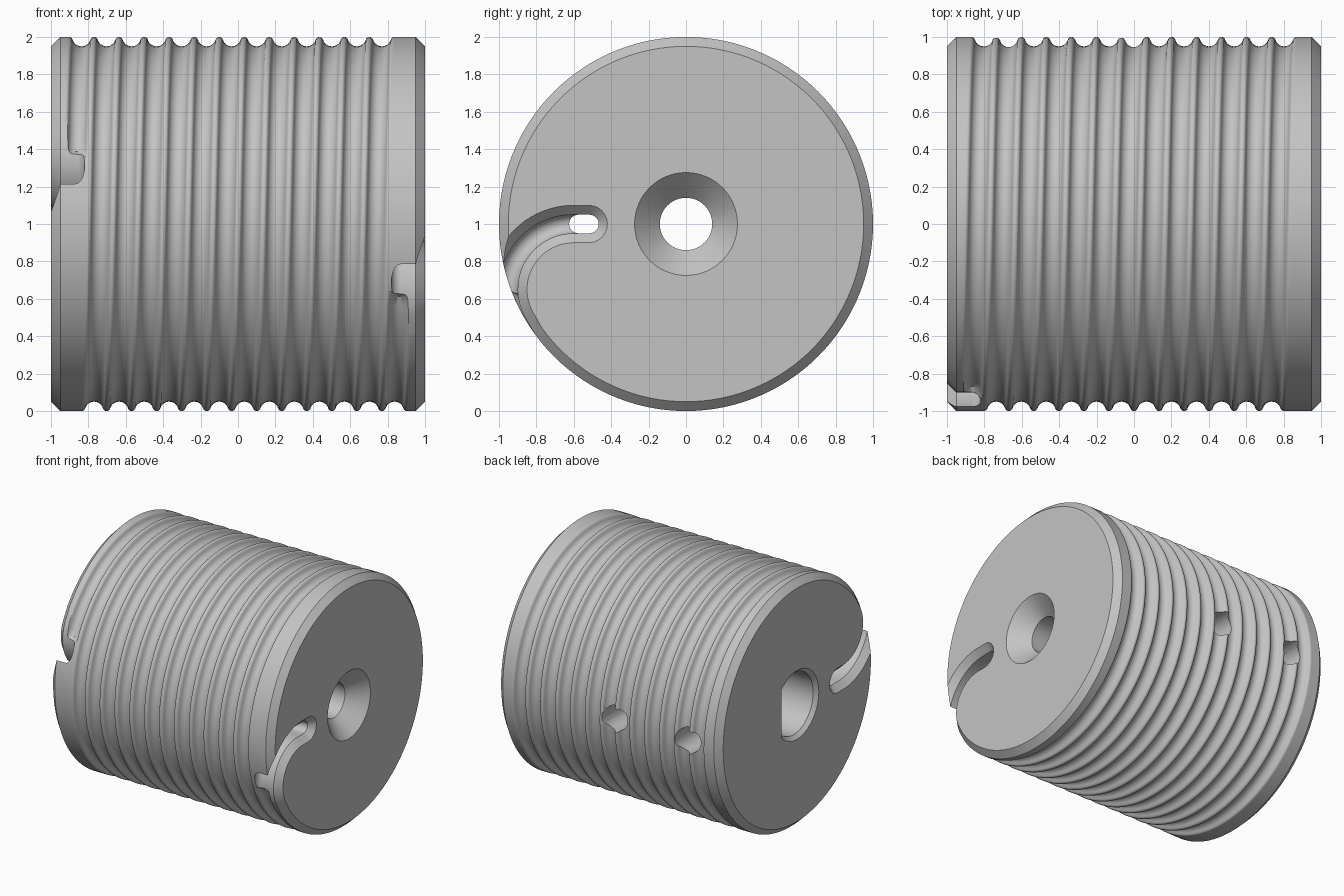
import bpy, bmesh
from math import pi, sin, cos, sqrt, radians
from mathutils import Vector, Matrix

cube = bpy.data.objects.get("Cube")
if cube:
    bpy.data.objects.remove(cube)

grey = bpy.data.materials.new("machined grey")
grey.use_nodes = True
grey.diffuse_color = (0.55, 0.55, 0.55, 1)
grey.node_tree.nodes["Principled BSDF"].inputs["Base Color"].default_value = (0.55, 0.55, 0.55, 1)


def loft(name, rings):
    """Closed solid through rings of equal point count."""
    bm = bmesh.new()
    rows = [[bm.verts.new(p) for p in ring] for ring in rings]
    n = len(rows[0])
    for a, b in zip(rows, rows[1:]):
        for i in range(n):
            j = (i + 1) % n
            bm.faces.new((a[i], a[j], b[j], b[i]))
    bm.faces.new(rows[0])
    bm.faces.new(rows[-1])
    bmesh.ops.recalc_face_normals(bm, faces=bm.faces)
    mesh = bpy.data.meshes.new(name)
    bm.to_mesh(mesh)
    bm.free()
    mesh.materials.append(grey)
    obj = bpy.data.objects.new(name, mesh)
    bpy.context.collection.objects.link(obj)
    return obj


# Drum body: helical rope groove between two plain, chamfered lands
TURNS, START, SEGS, HALF_ROWS = 13, -0.87, 120, 200
PITCH = -2 * START / TURNS
GROOVE = 0.05
CREST = ((PITCH / 2) ** 2 - GROOVE ** 2) / (2 * GROOVE)


def groove_depth(x, phi):
    turn = round((x - START) / PITCH - phi)
    t = turn + phi
    u = abs(x - START - PITCH * t)
    if not 0.06 < t < TURNS - 0.06 or u >= PITCH / 2:
        return 0
    if u < GROOVE * PITCH / 2 / (GROOVE + CREST):
        return sqrt(GROOVE ** 2 - u * u)
    return CREST - sqrt(max(0, CREST ** 2 - (PITCH / 2 - u) ** 2))


def drum_ring(x):
    ring = []
    for i in range(SEGS):
        phi = i / SEGS
        r = min(1.95 - abs(x), 1 - groove_depth(x, phi))
        ring.append((x, -r * cos(2 * pi * phi), 1 + r * sin(2 * pi * phi)))
    return ring


drum = loft("grooved_drum", [drum_ring(k / HALF_ROWS) for k in range(-HALF_ROWS, HALF_ROWS + 1)])


# Rounded outline of half-width w around a path in the y-z plane
def outline(path, w, x, round_end):
    pts = [Vector(p) for p in path]
    left, right = [], []
    for i, p in enumerate(pts):
        d = (pts[min(i + 1, len(pts) - 1)] - pts[max(i - 1, 0)]).normalized()
        side = Vector((-d.y, d.x)) * w
        left.append(p + side)
        right.append(p - side)

    def cap(p, d):
        a = Vector((d.y, -d.x))
        return [p + w * (a * cos(pi * k / 12) + d * sin(pi * k / 12)) for k in range(1, 12)]

    ring = right
    if round_end:
        ring = ring + cap(pts[-1], (pts[-1] - pts[-2]).normalized())
    ring = ring + left[::-1] + cap(pts[0], (pts[0] - pts[1]).normalized())
    return [(x, q.x, q.y) for q in ring]


# Rope channel in the end face, curving out to meet the groove
arc = [radians(90 + 5 * k) for k in range(25)]
path = [(-0.52, 1)] + [(-0.6 + 0.35 * cos(a), 0.65 + 0.35 * sin(a)) for a in arc]
path.append((path[-1][0] - 0.4 * sin(arc[-1]), path[-1][1] + 0.4 * cos(arc[-1])))
levels = [(1.1, 0.1), (1.0, 0.1), (0.95, 0.05)]
levels += [(0.87 - 0.05 * sin(a), 0.05 * cos(a)) for a in [radians(11 * k) for k in range(9)]]
channels = []
for name in ("channel_cutter_left", "channel_cutter_right"):
    channels.append(loft(name, [outline(path, w, x, False) for x, w in levels]))
channels[1].data.transform(Matrix.Translation((0, 0, 2)) @ Matrix.Diagonal((-1, 1, -1, 1)))

# Slot running from end to end for the rope
slot = loft("rope_slot_cutter",
            [outline([(-0.575, 1), (-0.517, 1)], 0.05, x, True) for x in (-1.2, 1.2)])


# Axial bores; flat limits y to make a D shape
def disc(x, r, flat=9):
    return [(x, min(flat, r * cos(a)), 1 + r * sin(a))
            for a in [2 * pi * k / 64 for k in range(64)]]


screw_bore = loft("countersink_cutter",
                  [disc(0.4, 0.14), disc(0.865, 0.14), disc(1, 0.275), disc(1.1, 0.375)])
shaft_bore = loft("shaft_bore_cutter",
                  [disc(-1.1, 0.28, 0.2), disc(-1, 0.28, 0.2), disc(-0.97, 0.25, 0.18),
                   disc(0.6, 0.25, 0.18)])


# Set screw holes through the back into the shaft bore
def hole(name, x):
    return loft(name, [[(x + 0.1 * cos(a), y, 1 + 0.1 * sin(a))
                        for a in [2 * pi * k / 32 for k in range(32)]] for y in (0.05, 1.2)])


screws = [hole("set_screw_cutter_outer", -0.7), hole("set_screw_cutter_inner", -0.04)]

# Cut everything out of the drum
bpy.ops.object.select_all(action='DESELECT')
drum.select_set(True)
bpy.context.view_layer.objects.active = drum
for cutter in channels + [slot, shaft_bore, screw_bore] + screws:
    cutter.hide_render = True
    mod = drum.modifiers.new(cutter.name, 'BOOLEAN')
    mod.operation = 'DIFFERENCE'
    mod.solver = 'EXACT'
    mod.object = cutter
    bpy.ops.object.modifier_apply(modifier=mod.name)
    bpy.data.objects.remove(cutter)

bpy.ops.object.shade_smooth_by_angle(angle=radians(40))
